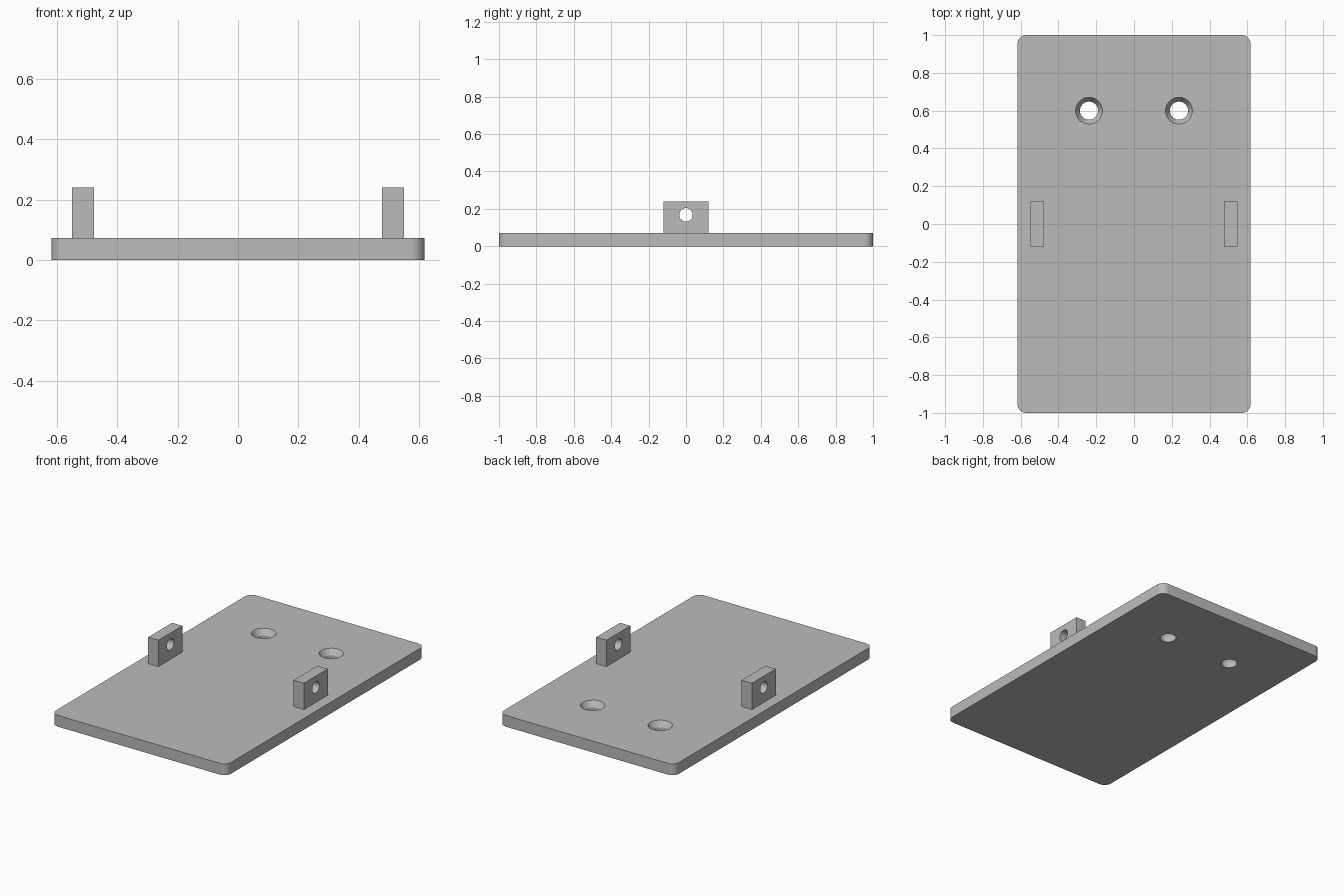
import bpy, bmesh, math
from mathutils import Matrix

if "Cube" in bpy.data.objects:
    bpy.data.objects.remove(bpy.data.objects["Cube"])

grey = bpy.data.materials.new("light_grey")
grey.diffuse_color = (0.5, 0.5, 0.5, 1)
grey.use_nodes = True
grey.node_tree.nodes["Principled BSDF"].inputs["Base Color"].default_value = grey.diffuse_color


def finish(name, bm):
    mesh = bpy.data.meshes.new(name)
    bmesh.ops.recalc_face_normals(bm, faces=bm.faces)
    bm.to_mesh(mesh)
    bm.free()
    mesh.materials.append(grey)
    obj = bpy.data.objects.new(name, mesh)
    bpy.context.collection.objects.link(obj)
    return obj


def box(name, size, centre, corner=0):
    bm = bmesh.new()
    bmesh.ops.create_cube(bm, size=1, matrix=Matrix.Translation(centre) @ Matrix.Diagonal((*size, 1)))
    if corner:  # round the upright corners only
        upright = [e for e in bm.edges if abs(e.verts[0].co.z - e.verts[1].co.z) > 0.01]
        bmesh.ops.bevel(bm, geom=upright, offset=corner, segments=10, profile=0.5, affect='EDGES')
    return finish(name, bm)


def turned(name, profile, matrix):
    """Closed round solid from (radius, height) pairs."""
    bm = bmesh.new()
    n = 48
    rings = [[bm.verts.new((r * math.cos(2 * math.pi * i / n), r * math.sin(2 * math.pi * i / n), z))
              for i in range(n)] for r, z in profile]
    for a, b in zip(rings, rings[1:]):
        for i in range(n):
            j = (i + 1) % n
            bm.faces.new((a[i], a[j], b[j], b[i]))
    bm.faces.new(rings[0])
    bm.faces.new(rings[-1])
    bm.transform(matrix)
    return finish(name, bm)


def cut(obj, cutters):
    for c in cutters:
        mod = obj.modifiers.new("hole", 'BOOLEAN')
        mod.operation, mod.solver, mod.object = 'DIFFERENCE', 'EXACT', c
    bpy.context.view_layer.objects.active = obj
    for mod in list(obj.modifiers):
        bpy.ops.object.modifier_apply(modifier=mod.name)
    for c in cutters:
        bpy.data.objects.remove(c)
    bpy.ops.object.select_all(action='DESELECT')
    obj.select_set(True)
    bpy.ops.object.shade_smooth_by_angle(angle=math.radians(25))


T = 0.072  # plate thickness

# Base plate with two countersunk screw holes
plate = box("base_plate", (1.236, 2, T), (0, 0, T / 2), corner=0.048)
screw = [(0.048, -0.05), (0.048, T - 0.036), (0.071, T), (0.071, T + 0.05)]
cut(plate, [turned("screw_cutter", screw, Matrix.Translation((x, 0.6, 0))) for x in (-0.238, 0.238)])

# Upright lugs with a cross hole
for side, name in ((-1, "left_lug"), (1, "right_lug")):
    lug = box(name, (0.072, 0.24, 0.168), (side * 0.513, 0, T + 0.084))
    pin = turned("pin_cutter", [(0.036, -0.1), (0.036, 0.1)],
                 Matrix.Translation((side * 0.513, 0, 0.168)) @ Matrix.Rotation(math.pi / 2, 4, 'Y'))
    cut(lug, [pin])
